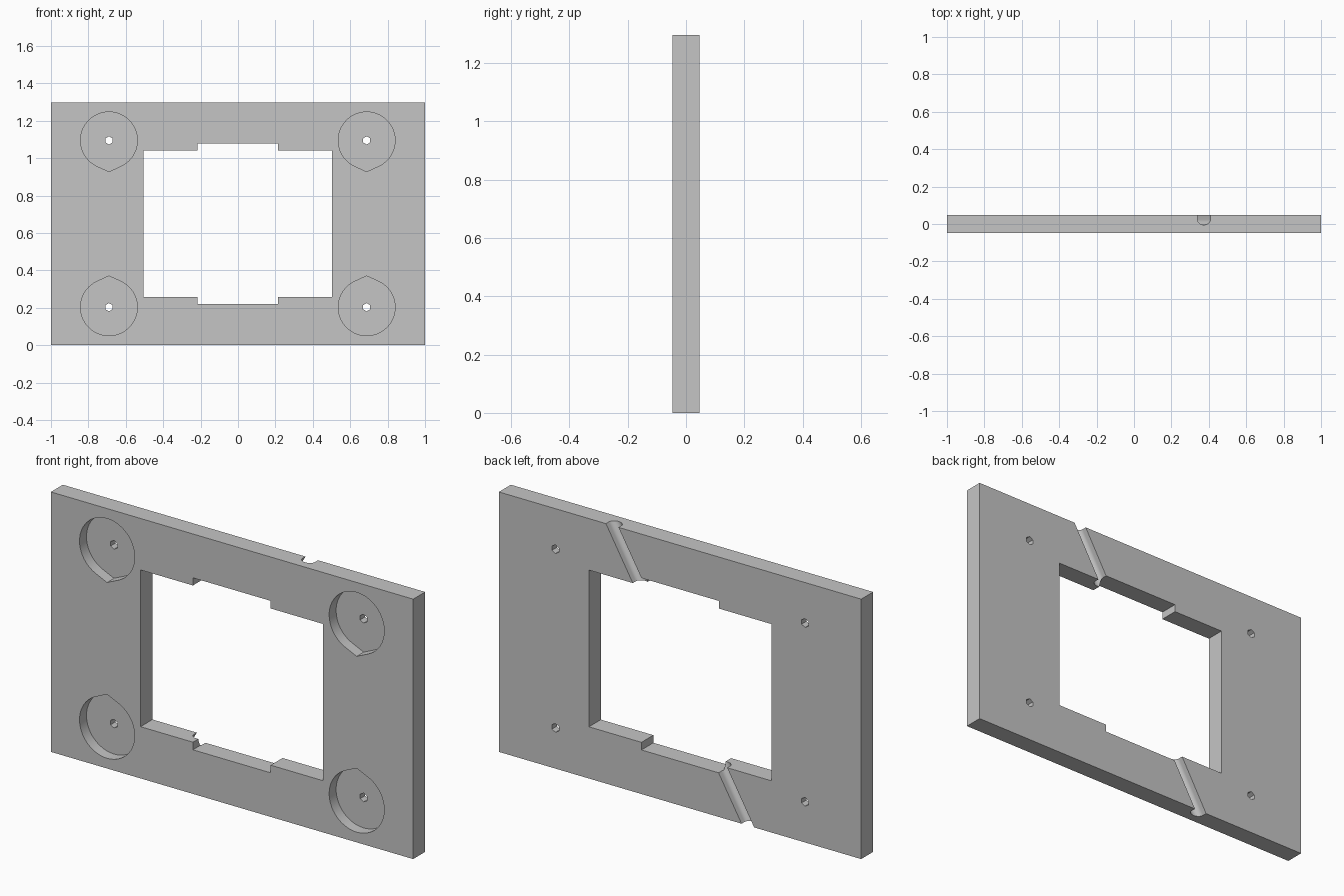
import bpy, bmesh, math
from mathutils import Matrix

cube = bpy.data.objects.get("Cube")
if cube:
    bpy.data.objects.remove(cube, do_unlink=True)

H, T = 1.297, 0.047          # plate height and half thickness

grey = bpy.data.materials.new("light grey")
grey.use_nodes = True
colour = (0.56, 0.56, 0.56, 1)
grey.diffuse_color = colour
grey.node_tree.nodes["Principled BSDF"].inputs["Base Color"].default_value = colour


def prism(name, outline, y0, y1):
    """Extrude an (x, z) outline from y0 to y1."""
    bm = bmesh.new()
    face = bm.faces.new([bm.verts.new((x, y0, z)) for x, z in outline])
    new = bmesh.ops.extrude_face_region(bm, geom=[face])["geom"]
    bmesh.ops.translate(bm, vec=(0, y1 - y0, 0),
                        verts=[v for v in new if isinstance(v, bmesh.types.BMVert)])
    bmesh.ops.recalc_face_normals(bm, faces=bm.faces)
    mesh = bpy.data.meshes.new(name)
    bm.to_mesh(mesh)
    bm.free()
    mesh.materials.append(grey)
    obj = bpy.data.objects.new(name, mesh)
    bpy.context.collection.objects.link(obj)
    return obj


def arc(cx, cz, r, start, end, n):
    return [(cx + r * math.cos(start + (end - start) * i / n),
             cz + r * math.sin(start + (end - start) * i / n)) for i in range(n + 1)]


plate = prism("mounting_plate", [(-1, 0), (1, 0), (1, H), (-1, H)], -T, T)
cutters = []

# Stepped window, with a wider step in the middle of the top and bottom
cutters.append(prism("window_cutter", [
    (-0.505, 0.258), (-0.216, 0.258), (-0.216, 0.22), (0.213, 0.22), (0.213, 0.258),
    (0.503, 0.258), (0.503, 1.04), (0.213, 1.04), (0.213, 1.078),
    (-0.216, 1.078), (-0.216, 1.04), (-0.505, 1.04)], -1, 1))

# Teardrop pockets pointing inwards, each with a through hole
R, TIP = 0.152, 0.167
lean = math.acos(R / TIP)
for side, cx in (("right", -0.69), ("left", 0.688)):
    for level, cz, point in (("lower", 0.203, 1), ("upper", 1.095, -1)):
        up = point * math.pi / 2
        drop = arc(cx, cz, R, up + lean, up + 2 * math.pi - lean, 48)
        drop.append((cx, cz + point * TIP))
        cutters.append(prism(f"{level}_{side}_pocket_cutter", drop, -1, 0.008))
        hole = arc(cx, cz, 0.022, math.pi / 2, math.pi * 2.5, 6)[:-1]
        cutters.append(prism(f"{level}_{side}_hole_cutter", hole, -1, 1))

# Slanted round-bottomed cable groove across the back
G = 0.03
groove = prism("groove_cutter",
               [(-G, 0.2)] + arc(0, 0.025, G, math.pi, 2 * math.pi, 20) + [(G, 0.2)], -1, 1)
# Turn the profile so its depth lies along y, then tilt it
groove.data.transform(Matrix.Translation((0, 0, H / 2))
                      @ Matrix.Rotation(math.radians(30), 4, 'Y')
                      @ Matrix(((1, 0, 0, 0), (0, 0, 1, 0), (0, -1, 0, 0), (0, 0, 0, 1))))
cutters.append(groove)

for c in cutters:
    c.hide_render = True
    mod = plate.modifiers.new(c.name, 'BOOLEAN')
    mod.operation, mod.solver, mod.object = 'DIFFERENCE', 'EXACT', c

# Apply the cuts and drop the cutters
bpy.context.view_layer.objects.active = plate
plate.select_set(True)
for mod in list(plate.modifiers):
    bpy.ops.object.modifier_apply(modifier=mod.name)
for c in cutters:
    bpy.data.objects.remove(c, do_unlink=True)
bpy.ops.object.shade_smooth_by_angle(angle=math.radians(30))
